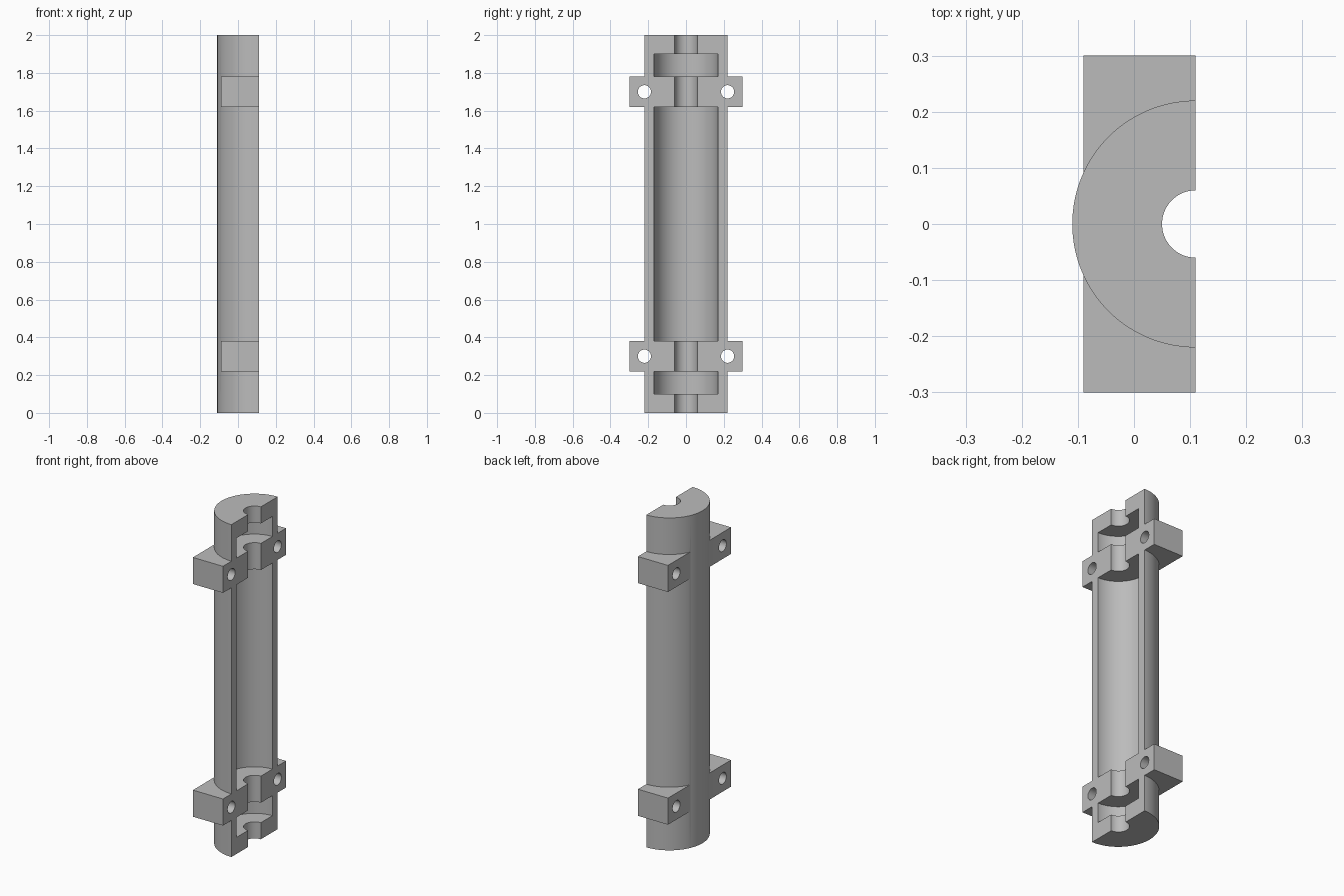
import bpy, bmesh, math
from mathutils import Matrix

cube = bpy.data.objects.get("Cube")
if cube:
    bpy.data.objects.remove(cube, do_unlink=True)

AXIS = 0.11            # x of the cylinder axis and of the flat split face
OUTER, CAVITY, BORE = 0.22, 0.17, 0.06
HEIGHT = 2.0
LUG_LEVELS = (0.30, 1.70)
LUG_HALF = 0.08

grey = bpy.data.materials.new("plain_grey")
grey.use_nodes = True
grey.diffuse_color = (0.5, 0.5, 0.5, 1)
grey.node_tree.nodes["Principled BSDF"].inputs["Base Color"].default_value = (0.5, 0.5, 0.5, 1)


def make_object(name, bm):
    bmesh.ops.recalc_face_normals(bm, faces=bm.faces)
    mesh = bpy.data.meshes.new(name)
    bm.to_mesh(mesh)
    bm.free()
    mesh.materials.append(grey)
    obj = bpy.data.objects.new(name, mesh)
    bpy.context.collection.objects.link(obj)
    return obj


def half_lathe(name, profile, steps=64):
    """Turn a closed (radius, z) profile through half a circle, capping both ends."""
    bm = bmesh.new()
    rings = []
    for i in range(steps + 1):
        a = math.pi * i / steps
        rings.append([bm.verts.new((AXIS - r * math.sin(a), r * math.cos(a), z))
                      for r, z in profile])
    n = len(profile)
    for a, b in zip(rings, rings[1:]):
        for j in range(n):
            k = (j + 1) % n
            bm.faces.new((a[j], a[k], b[k], b[j]))
    bm.faces.new(rings[0])
    bm.faces.new(rings[-1])
    return make_object(name, bm)


def lug(name, side, z):
    """Clamp block whose inner side is buried in the curved wall."""
    outline = [(AXIS, 0.3), (-0.09, 0.3), (-0.09, 0.085)]
    for i in range(9):
        a = math.radians(66 - 66 * i / 8)
        outline.append((AXIS - 0.2 * math.sin(a), 0.2 * math.cos(a)))
    bm = bmesh.new()
    low, high = [[bm.verts.new((x, side * y, z + dz)) for x, y in outline]
                 for dz in (-LUG_HALF, LUG_HALF)]
    bm.faces.new(low)
    bm.faces.new(high)
    for j in range(len(outline)):
        k = (j + 1) % len(outline)
        bm.faces.new((low[j], low[k], high[k], high[j]))
    return make_object(name, bm)


def bolt_cutter(name, side, z):
    bm = bmesh.new()
    bmesh.ops.create_cone(bm, cap_ends=True, segments=32, radius1=0.035, radius2=0.035, depth=0.6,
                          matrix=Matrix.Translation((0, side * 0.22, z))
                          @ Matrix.Rotation(math.pi / 2, 4, 'Y'))
    return make_object(name, bm)


def apply_boolean(target, tool, operation):
    mod = target.modifiers.new(operation.title(), 'BOOLEAN')
    mod.operation, mod.solver, mod.object = operation, 'EXACT', tool
    bpy.context.view_layer.objects.active = target
    bpy.ops.object.modifier_apply(modifier=mod.name)
    bpy.data.objects.remove(tool, do_unlink=True)


# Half shell: outer wall, then the inner bore stepping into three cavities
profile = [(BORE, 0), (OUTER, 0), (OUTER, HEIGHT), (BORE, HEIGHT)]
for top, bottom in ((1.90, 1.78), (1.62, 0.38), (0.22, 0.10)):
    profile += [(BORE, top), (CAVITY, top), (CAVITY, bottom), (BORE, bottom)]
shell = half_lathe("half_cylinder_housing", profile)

# Four clamp lugs, each drilled through
spots = [(side, z) for side in (-1, 1) for z in LUG_LEVELS]
for side, z in spots:
    apply_boolean(shell, lug("clamp_lug", side, z), 'UNION')
for side, z in spots:
    apply_boolean(shell, bolt_cutter("bolt_hole_cutter", side, z), 'DIFFERENCE')

# Smooth curved walls, crisp edges
bpy.ops.object.select_all(action='DESELECT')
shell.select_set(True)
bpy.context.view_layer.objects.active = shell
bpy.ops.object.shade_smooth_by_angle(angle=math.radians(25))
